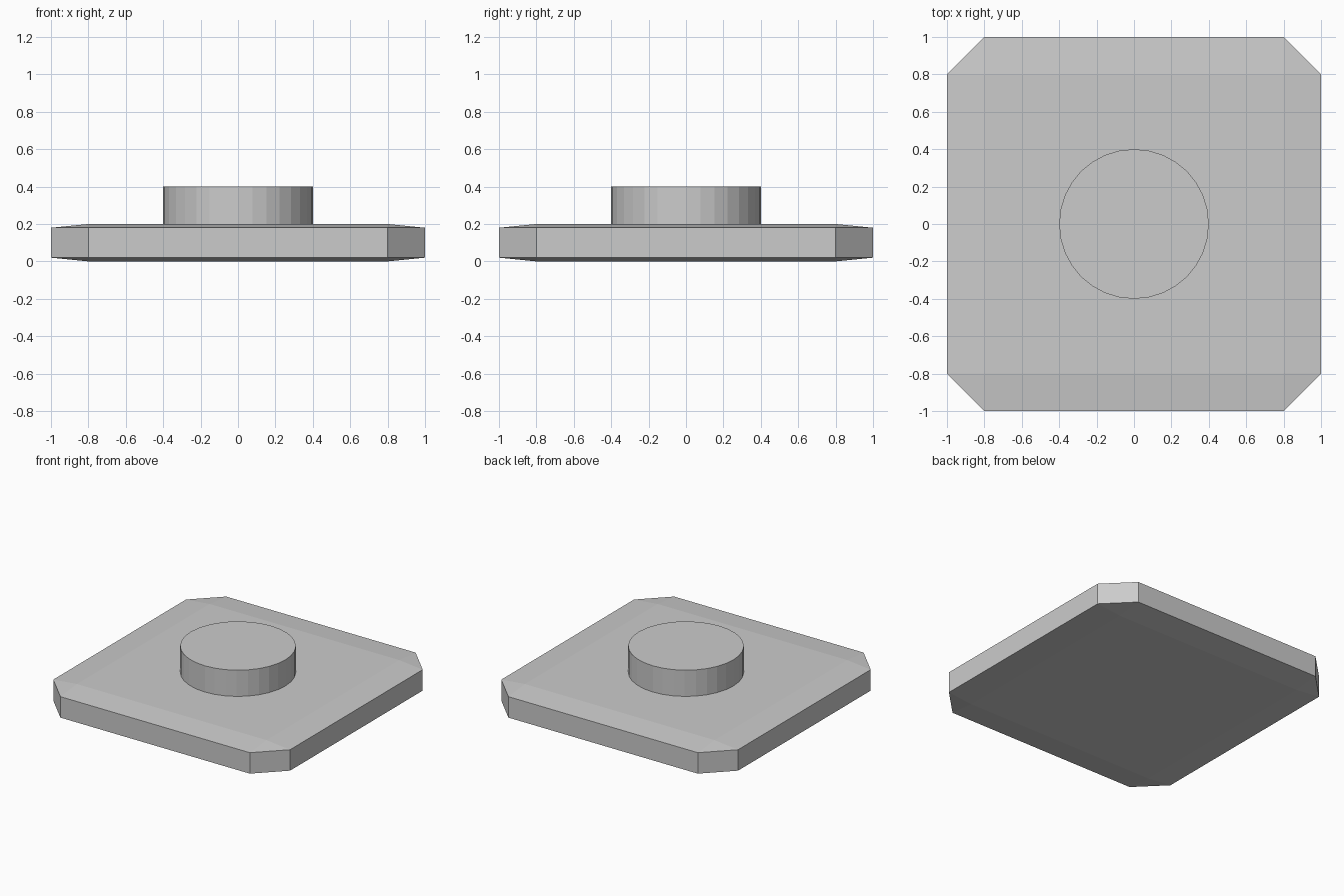
import bpy
import bmesh

if "Cube" in bpy.data.objects:
    bpy.data.objects.remove(bpy.data.objects["Cube"])


def new_object(name, bm):
    mesh = bpy.data.meshes.new(name)
    bm.to_mesh(mesh)
    bm.free()
    obj = bpy.data.objects.new(name, mesh)
    bpy.context.collection.objects.link(obj)
    return obj


# Base plate: evenly bevelled cube, then flattened so the top bevels turn shallow
bm = bmesh.new()
bmesh.ops.create_cube(bm, size=2)
bmesh.ops.bevel(bm, geom=bm.edges[:], offset=0.2, offset_type='OFFSET',
                segments=1, profile=0.5, affect='EDGES')
bmesh.ops.scale(bm, vec=(1, 1, 0.1), verts=bm.verts)
bmesh.ops.translate(bm, vec=(0, 0, 0.1), verts=bm.verts)
new_object("base_plate", bm)

# Round stud standing on the plate
bm = bmesh.new()
bmesh.ops.create_cone(bm, cap_ends=True, segments=32,
                      radius1=0.4, radius2=0.4, depth=0.2)
bmesh.ops.translate(bm, vec=(0, 0, 0.3), verts=bm.verts)
new_object("round_stud", bm)
